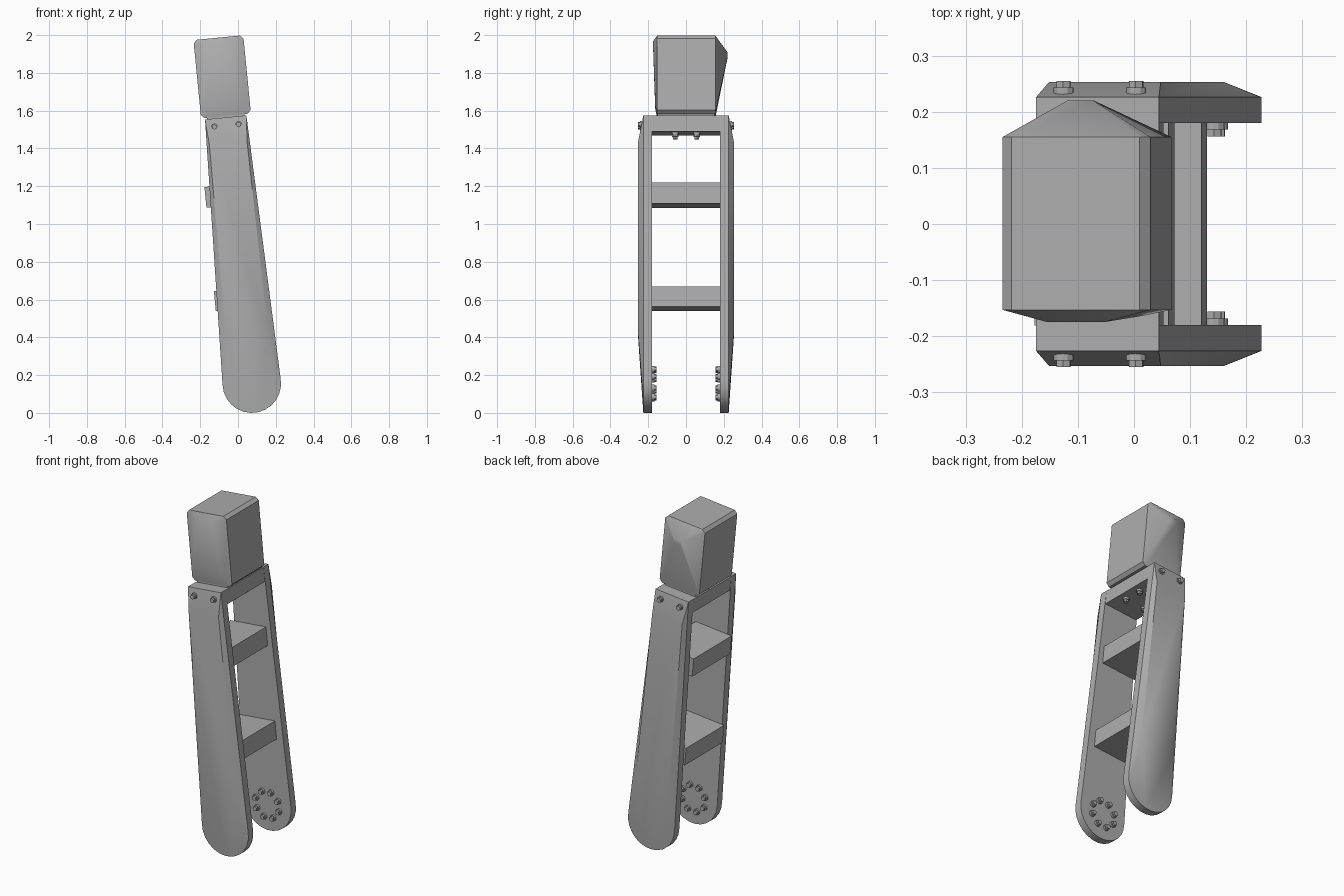
import bpy, bmesh, math
from mathutils import Matrix, Vector

old = bpy.data.objects.get("Cube")
if old:
    bpy.data.objects.remove(old, do_unlink=True)

grey = bpy.data.materials.new("plain_grey")
grey.use_nodes = True
COLOUR = (0.42, 0.42, 0.42, 1)
grey.diffuse_color = COLOUR
grey.node_tree.nodes["Principled BSDF"].inputs["Base Color"].default_value = COLOUR

# The whole strut leans; parts are made upright around the lower pivot
LEAN = Matrix.Translation((0.073, 0, 0.155)) @ Matrix.Rotation(math.radians(-5.6), 4, "Y")


def finish(name, bm, smooth=False):
    bmesh.ops.recalc_face_normals(bm, faces=bm.faces)
    bm.transform(LEAN)
    mesh = bpy.data.meshes.new(name)
    bm.to_mesh(mesh)
    bm.free()
    mesh.materials.append(grey)
    obj = bpy.data.objects.new(name, mesh)
    bpy.context.collection.objects.link(obj)
    if smooth:
        bpy.ops.object.select_all(action="DESELECT")
        obj.select_set(True)
        bpy.context.view_layer.objects.active = obj
        bpy.ops.object.shade_smooth_by_angle(angle=math.radians(35))
    return obj


def box(name, x, y, z):
    bm = bmesh.new()
    size = [b - a for a, b in (x, y, z)]
    mid = [(a + b) / 2 for a, b in (x, y, z)]
    bmesh.ops.create_cube(bm, size=1, matrix=Matrix.Translation(mid) @ Matrix.Diagonal((*size, 1)))
    return finish(name, bm)


def raise_cap(bm, ring, corners, cap):
    """Close a ring with a four-cornered raised face."""
    top = [bm.verts.new(p) for p in cap]
    for i, a in enumerate(ring):
        j = (i + 1) % len(ring)
        ca, cb = top[corners[i]], top[corners[j]]
        bm.faces.new((a, ring[j], ca) if ca == cb else (a, ring[j], cb, ca))
    bm.faces.new(top)


def slab(name, outline, corners, y0, y1, cap1, cap0=None):
    bm = bmesh.new()
    near = [bm.verts.new((x, y0, z)) for x, z in outline]
    far = [bm.verts.new((x, y1, z)) for x, z in outline]
    for i in range(len(outline)):
        j = (i + 1) % len(outline)
        bm.faces.new((near[i], near[j], far[j], far[i]))
    raise_cap(bm, far, corners, cap1)
    if cap0:
        raise_cap(bm, near, corners, cap0)
    else:
        bm.faces.new(near)
    return finish(name, bm, True)


def bolt(name, place, direction):
    """Hexagonal head on a round flange, pointing along direction."""
    bm = bmesh.new()
    for sides, radius, height in ((12, 0.018, 0.012), (6, 0.014, 0.024)):
        bmesh.ops.create_cone(bm, cap_ends=True, segments=sides, radius1=radius, radius2=radius,
                              depth=height, matrix=Matrix.Translation((0, 0, height / 2)))
    turn = Vector((0, 0, 1)).rotation_difference(Vector(direction)).to_matrix().to_4x4()
    bm.transform(Matrix.Translation(place) @ turn)
    return finish(name, bm)


# Side plates: tapered, round at the foot, with a raised outer face
STEPS = 13
arc = [math.radians(4 - 188 * i / STEPS) for i in range(STEPS + 1)]
plate = [(-0.11, 1.416), (0.11, 1.416)] + [(0.155 * math.cos(a), 0.155 * math.sin(a)) for a in arc]
plate_corners = [0, 1] + [2 if i <= STEPS // 2 else 3 for i in range(STEPS + 1)]
for side, s in (("front", -1), ("back", 1)):
    raised = [(x, s * 0.253, z) for x, z in ((-0.1, 1.28), (0.1, 1.28), (0.112, 0.25), (-0.112, 0.25))]
    slab(side + "_plate", plate, plate_corners, s * 0.18, s * 0.226, raised)
    # Bolts at the top of the plate and under the beam
    for n, x in enumerate((-0.065, 0.065)):
        bolt(f"{side}_top_bolt_{n}", (x, s * 0.231, 1.372), (0, s, 0))
        bolt(f"{side}_beam_bolt_{n}", (x, s * 0.057, 1.33), (0, 0, -1))
    # Ring of bolts around the pivot
    for n in range(8):
        a = math.tau * (n + 0.5) / 8
        bolt(f"{side}_pivot_bolt_{n}", (0.08 * math.cos(a), s * 0.18, 0.08 * math.sin(a)), (0, -s, 0))

# Cross pieces between the plates
box("top_beam", (-0.11, 0.11), (-0.181, 0.181), (1.33, 1.415))
box("upper_crossbar", (-0.148, 0.092), (-0.181, 0.181), (0.95, 1.06))
box("lower_crossbar", (-0.152, 0.097), (-0.181, 0.181), (0.4, 0.507))
box("neck", (-0.1, 0.1), (-0.15, 0.15), (1.41, 1.435))

# Head block: chamfered box with a bulged front and a peaked back
L, R, B, T, C = -0.13, 0.135, 1.424, 1.84, 0.018
head = [(L, T - C), (L + C, T), (R - C, T), (R, T - C), (R, B + C), (R - C, B), (L + C, B), (L, B + C)]
front_cap = [(-0.05, -0.175, 1.815), (0.05, -0.175, 1.815), (0.09, -0.163, 1.47), (-0.09, -0.163, 1.47)]
back_cap = [(x, 0.22, z) for x, z in ((-0.02, 1.76), (0.025, 1.76), (0.025, 1.735), (-0.02, 1.735))]
slab("head_block", head, [0, 0, 1, 1, 2, 2, 3, 3], -0.153, 0.155, back_cap, front_cap)
